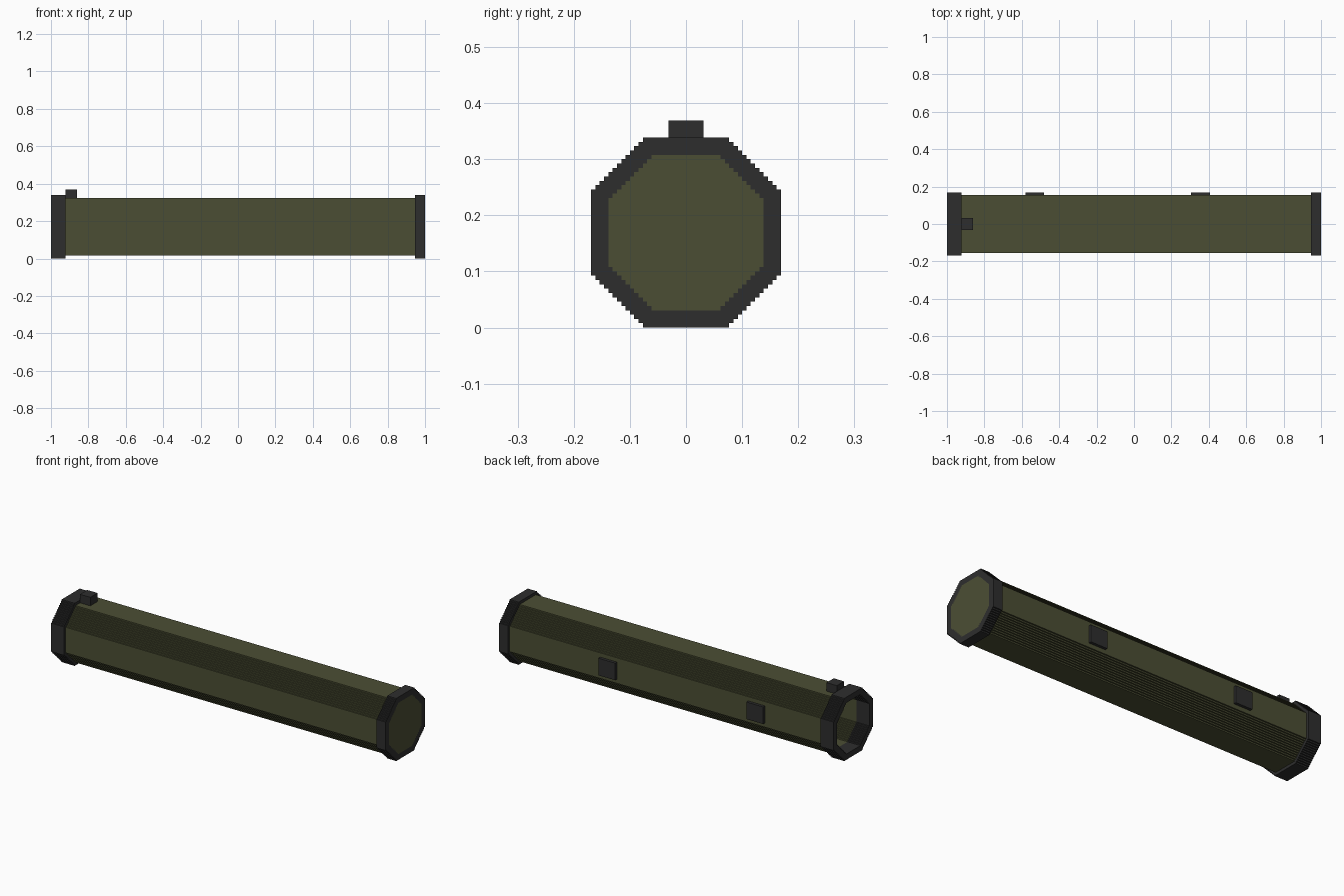
import bpy, math
from mathutils import Matrix

cube = bpy.data.objects.get("Cube")
if cube:
    bpy.data.objects.remove(cube, do_unlink=True)

U = 2 / 260            # step unit of the stepped octagon
RING, TUBE, BORE = (22, 10), (20, 9), (18, 8)   # half size, half flat (units)
MID = RING[0] * U      # height of the tube axis


def material(name, rgb):
    m = bpy.data.materials.new(name)
    m.use_nodes = True
    m.diffuse_color = (*rgb, 1)
    m.node_tree.nodes["Principled BSDF"].inputs["Base Color"].default_value = (*rgb, 1)
    return m


olive = material("olive", (0.071, 0.076, 0.034))
black = material("charcoal", (0.027, 0.027, 0.027))


def stepped_octagon(half, flat):
    """Octagon outline whose diagonals are fine staircases."""
    quarter = []
    for i in range(half - flat):
        quarter += [(flat + i, half - i), (flat + i, half - i - 1)]
    quarter.append((half, flat))
    points = []
    for turn in range(4):
        for x, y in quarter:
            for _ in range(turn):
                x, y = y, -x
            points.append((x * U, y * U))
    return points


def prism(name, outlines, x0, x1, mat):
    """Extrude outlines along x; a second outline becomes a hole."""
    curve = bpy.data.curves.new(name, 'CURVE')
    curve.dimensions = '2D'
    curve.fill_mode = 'BOTH'
    curve.extrude = (x1 - x0) / 2
    for outline in outlines:
        points = stepped_octagon(*outline)
        spline = curve.splines.new('POLY')
        spline.points.add(len(points) - 1)
        for p, (x, y) in zip(spline.points, points):
            p.co = (x, y, 0, 1)
        spline.use_cyclic_u = True
        spline.use_smooth = False
    obj = bpy.data.objects.new(name, curve)
    bpy.context.collection.objects.link(obj)
    bpy.ops.object.select_all(action='DESELECT')
    obj.select_set(True)
    bpy.context.view_layer.objects.active = obj
    bpy.ops.object.convert(target='MESH')
    obj = bpy.context.view_layer.objects.active
    obj.data.transform(Matrix.Translation(((x0 + x1) / 2, 0, MID))
                       @ Matrix.Rotation(math.pi / 2, 4, 'Y'))
    obj.data.shade_flat()
    obj.data.materials.clear()
    obj.data.materials.append(mat)


def box(name, low, high, mat):
    bpy.ops.mesh.primitive_cube_add(size=1)
    obj = bpy.context.object
    obj.name = name
    centre = [(a + b) / 2 for a, b in zip(low, high)]
    size = [b - a for a, b in zip(low, high)]
    obj.data.transform(Matrix.Translation(centre) @ Matrix.Diagonal((*size, 1)))
    obj.data.materials.append(mat)


# Hollow tube with a collar at each end; one end is plugged
rear, front = -1 + 10 * U, 1 - 7 * U
prism("tube", [TUBE, BORE], rear, front, olive)
prism("open_collar", [RING, BORE], -1, rear, black)
prism("closed_collar", [RING, BORE], front, 1, black)
prism("end_plug", [BORE], front, 1, olive)

# Sight block on top, behind the open collar
top = MID + TUBE[0] * U
box("sight_block", (rear, -4 * U, top), (rear + 8 * U, 4 * U, top + 6 * U), black)

# Two mounting pads on the back
side = TUBE[0] * U
for name, x in (("open_end_pad", -0.53), ("closed_end_pad", 0.355)):
    half = 6.5 * U
    box(name, (x - half, side, MID - 6 * U), (x + half, side + 2 * U, MID + 6 * U), black)
